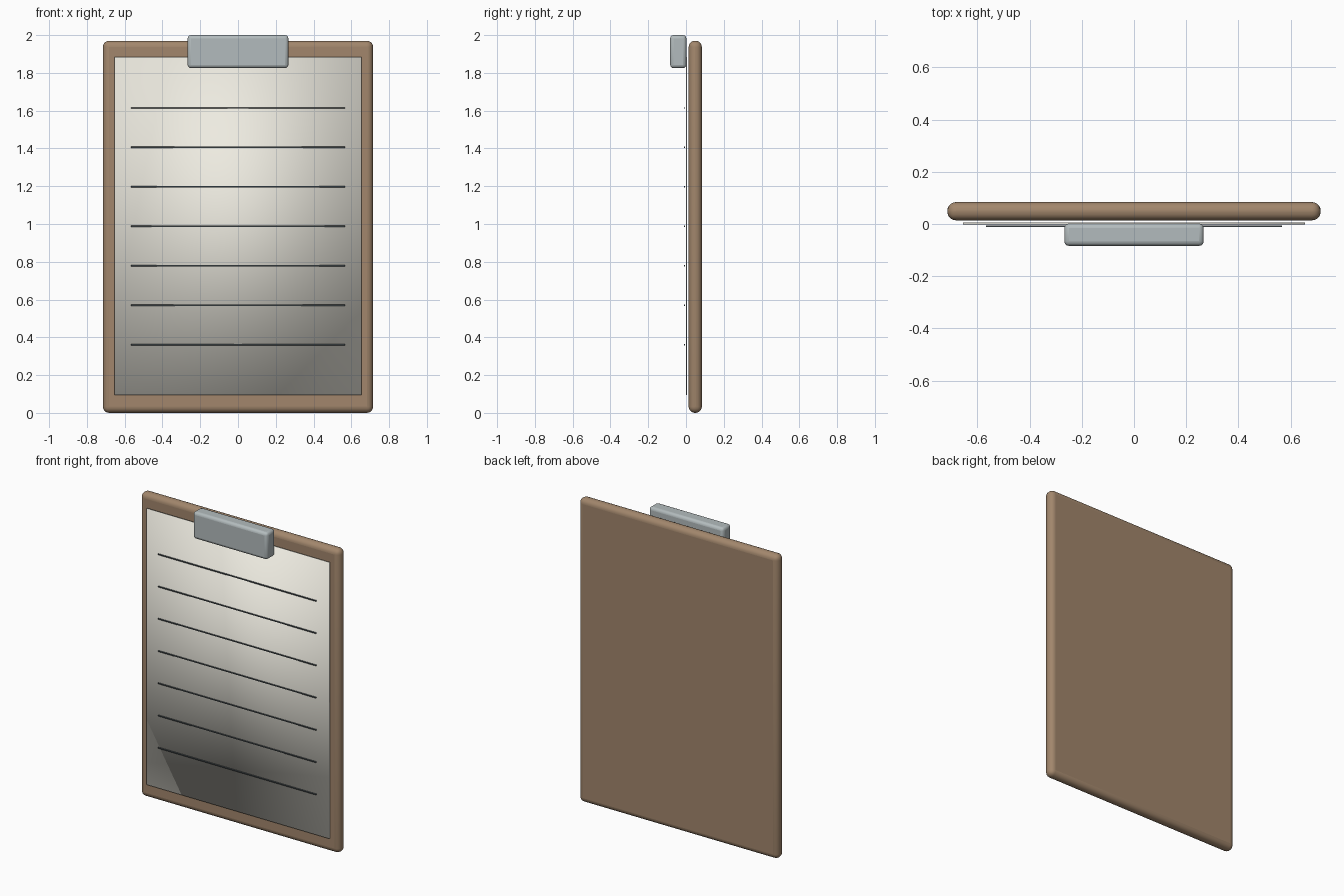
import bpy

if "Cube" in bpy.data.objects:
    bpy.data.objects.remove(bpy.data.objects["Cube"])


def material(name, color):
    m = bpy.data.materials.new(name)
    m.diffuse_color = (*color, 1)
    m.use_nodes = True
    m.node_tree.nodes["Principled BSDF"].inputs["Base Color"].default_value = m.diffuse_color
    return m


def box(name, x, y, z, mat, bevel=0, segments=4):
    """Box from (min, max) ranges, with optional rounded edges."""
    spans = (x, y, z)
    bpy.ops.mesh.primitive_cube_add(size=1, location=[(a + b) / 2 for a, b in spans])
    ob = bpy.context.object
    ob.name = name
    ob.scale = [b - a for a, b in spans]
    bpy.ops.object.transform_apply(location=False, rotation=False, scale=True)
    ob.data.materials.append(mat)
    if bevel:
        mod = ob.modifiers.new("rounded_edges", "BEVEL")
        mod.width = bevel
        mod.segments = segments
        bpy.ops.object.shade_smooth_by_angle()
    return ob


wood = material("wood", (0.36, 0.24, 0.15))
metal = material("metal", (0.45, 0.50, 0.51))
white = material("paper", (0.85, 0.83, 0.75))
ink = material("ink", (0.08, 0.10, 0.11))

# Backing board with fully rounded rim
box("board", (-0.715, 0.715), (0.014, 0.084), (0.0, 1.97), wood, 0.033, 5)

# Sheet of paper, softly shaded
box("paper", (-0.655, 0.655), (-0.001, 0.005), (0.095, 1.885), white)
bpy.ops.object.shade_smooth()

# Ruled lines
for i in range(7):
    z = 1.615 - i * 0.209
    box(f"ruled_line_{i + 1}", (-0.567, 0.567), (-0.011, -0.005), (z - 0.003, z + 0.003), ink)

# Metal clip at the top edge
box("clip", (-0.267, 0.267), (-0.084, 0.002), (1.825, 2.0), metal, 0.018, 3)
